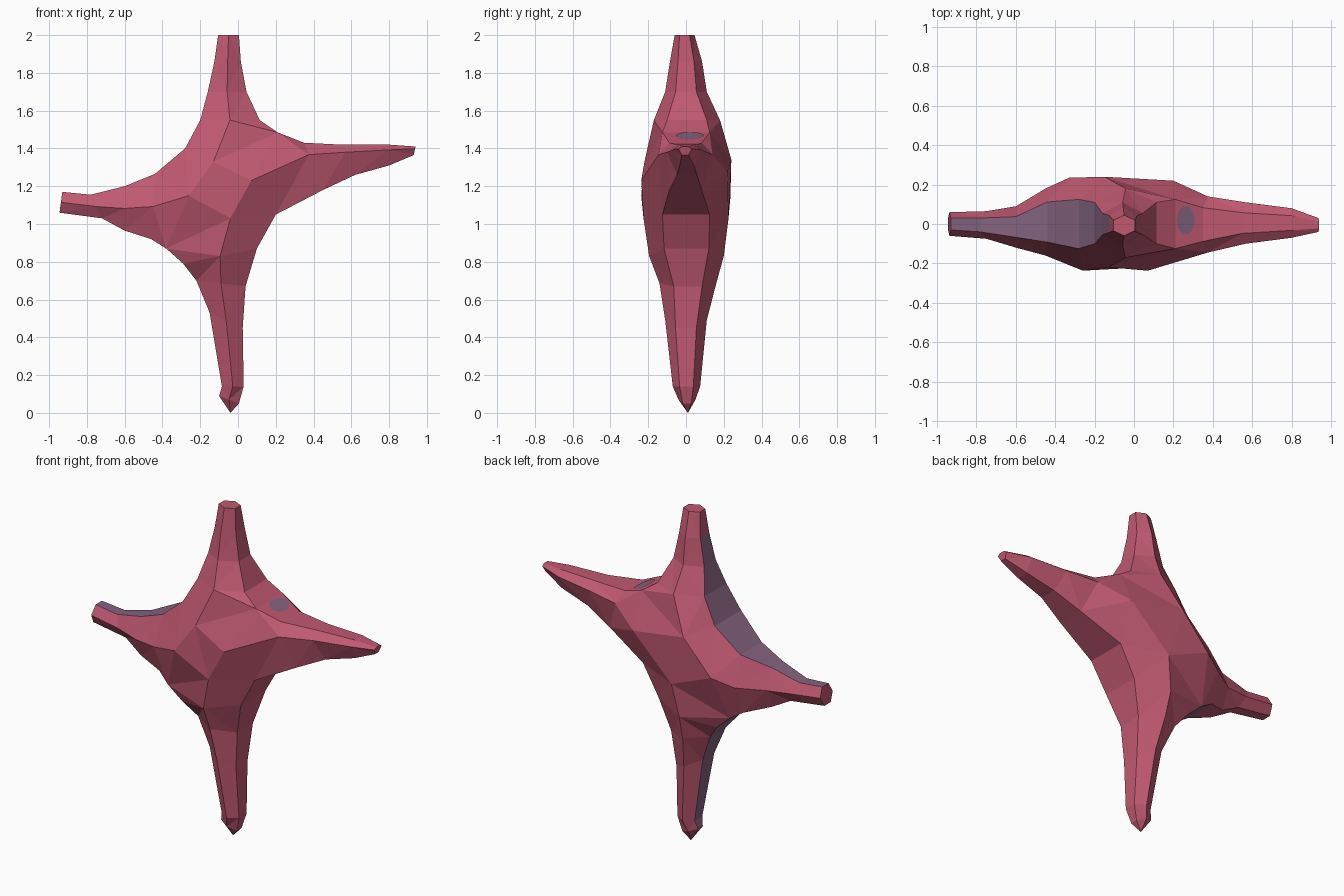
import bpy, bmesh, math
from mathutils import Vector

if "Cube" in bpy.data.objects:
    bpy.data.objects.remove(bpy.data.objects["Cube"])


def material(name, col):
    m = bpy.data.materials.new(name)
    m.diffuse_color = (*col, 1)
    m.use_nodes = True
    m.node_tree.nodes["Principled BSDF"].inputs["Base Color"].default_value = m.diffuse_color
    return m


red = material("rose red", (0.53, 0.10, 0.165))
purple = material("dusky purple", (0.23, 0.125, 0.21))

# Arms, clockwise from the top. Each station runs tip to base:
# first side x,z / second side x,z / front depth / back depth
top_arm = [(-.105, 2.0, .005, 2.0, -.06, .045), (-.125, 1.86, .015, 1.86, -.085, .085),
           (-.16, 1.70, .045, 1.70, -.11, .11), (-.20, 1.55, .115, 1.55, -.17, .18)]
right_arm = [(.94, 1.41, .93, 1.365, -.04, .03), (.80, 1.42, .80, 1.31, -.07, .08),
             (.55, 1.42, .62, 1.26, -.10, .11), (.35, 1.43, .45, 1.18, -.145, .14)]
leg = [(.005, .05, -.10, .09, -.04, .05), (.03, .14, -.085, .14, -.07, .075),
       (.025, .45, -.15, .53, -.11, .11), (.04, .67, -.22, .70, -.14, .16),
       (.10, .87, -.29, .79, -.195, .20)]
left_arm = [(-.945, 1.06, -.93, 1.17, -.06, .06), (-.72, 1.03, -.78, 1.155, -.075, .065),
            (-.60, .965, -.60, 1.20, -.12, .09), (-.46, .92, -.44, 1.265, -.16, .18)]
arms = [top_arm, right_arm, leg, left_arm]
ridge_pos = [.5, .25, .5, .5]           # where the ridge lies between the two sides
hub_front = [(-.13, -.22, 1.33), (.07, -.237, 1.23), (-.04, -.225, 1.03), (-.26, -.237, 1.15)]
hub_back = [(-.15, .24, 1.34), (.20, .22, 1.28), (-.06, .225, 1.03), (-.33, .235, 1.14)]
corners = [(.21, 1.485), (.20, 1.05), (-.38, .87), (-.28, 1.40)]

bm = bmesh.new()


def V(x, y, z):
    return bm.verts.new((x, y, z))


def face(vs, mat=0):
    bm.faces.new(vs).material_index = mat


# Webs that carry the purple tint (by quadrant after each arm)
def tint(quadrant, z):
    return 1 if (quadrant == 3 and z < 1.9) or (quadrant == 2 and z < .9) else 0


rings = []
for i, arm in enumerate(arms):
    rows = []
    for k, (ax, az, bx, bz, yf, yb) in enumerate(arm):
        t = ridge_pos[i]
        rx, rz = ax + (bx - ax) * t, az + (bz - az) * t
        mid, w = (yf + yb) / 2, (yb - yf) / 4
        if k > len(arm) - 2:
            w *= 1.2
        rows.append([V(ax, mid - w, az), V(rx, yf, rz), V(bx, mid - w, bz),
                     V(bx, mid + w, bz), V(rx, yb, rz), V(ax, mid + w, az)])
    for p, q in zip(rows, rows[1:]):
        for j in range(6):
            n = (j + 1) % 6
            z = (p[j].co.z + q[j].co.z) / 2
            mat = tint(i, z) if j == 2 else tint((i + 3) % 4, z) if j == 5 else 0
            face([p[j], p[n], q[n], q[j]], mat)
    if arm is leg:                      # pointed foot
        foot = V(-.04, .01, 0)
        for j in range(6):
            face([rows[0][j], rows[0][(j + 1) % 6], foot])
    else:
        face(rows[0])
    rings.append(rows[-1])

# Central body: front and back hub plates joined to the arms through the web corners
hf = [V(*p) for p in hub_front]
hb = [V(*p) for p in hub_back]
face(hf)
face(hb)
for i in range(4):
    n = (i + 1) % 4
    r, s = rings[i], rings[n]
    x, z = corners[i]
    cf, cb = V(x, -.125, z), V(x, .125, z)
    for c, h, b, ridge, a in ((cf, hf, 2, 1, 0), (cb, hb, 3, 4, 5)):
        face([r[b], c, h[i], r[ridge]])
        face([c, s[a], s[ridge], h[n]])
        face([c, h[n], h[i]])
    face([r[2], r[3], cb, cf], tint(i, z))
    face([cf, cb, s[5], s[0]], tint(i, z))

bmesh.ops.triangulate(bm, faces=bm.faces[:])
bmesh.ops.recalc_face_normals(bm, faces=bm.faces[:])
me = bpy.data.meshes.new("star_body")
bm.to_mesh(me)
bm.free()
me.materials.append(red)
me.materials.append(purple)
bpy.context.collection.objects.link(bpy.data.objects.new("star_body", me))

# Purple spot: thin plate on the web between top and right arm
a, b = Vector((.21, 0, 1.485)), Vector((.35, 0, 1.43))
d = (b - a).normalized()
up = Vector((-d.z, 0, d.x))
bm = bmesh.new()
vs = []
for k in range(10):
    t = k * math.tau / 10
    p = a + d * (.055 + .05 * math.cos(t)) + up * .004
    p.y = .02 + .075 * math.sin(t)
    vs.append(bm.verts.new(p))
f = bm.faces.new(vs)
f.normal_update()
if f.normal.z < 0:
    f.normal_flip()
me = bpy.data.meshes.new("shoulder_spot")
bm.to_mesh(me)
bm.free()
me.materials.append(purple)
bpy.context.collection.objects.link(bpy.data.objects.new("shoulder_spot", me))
